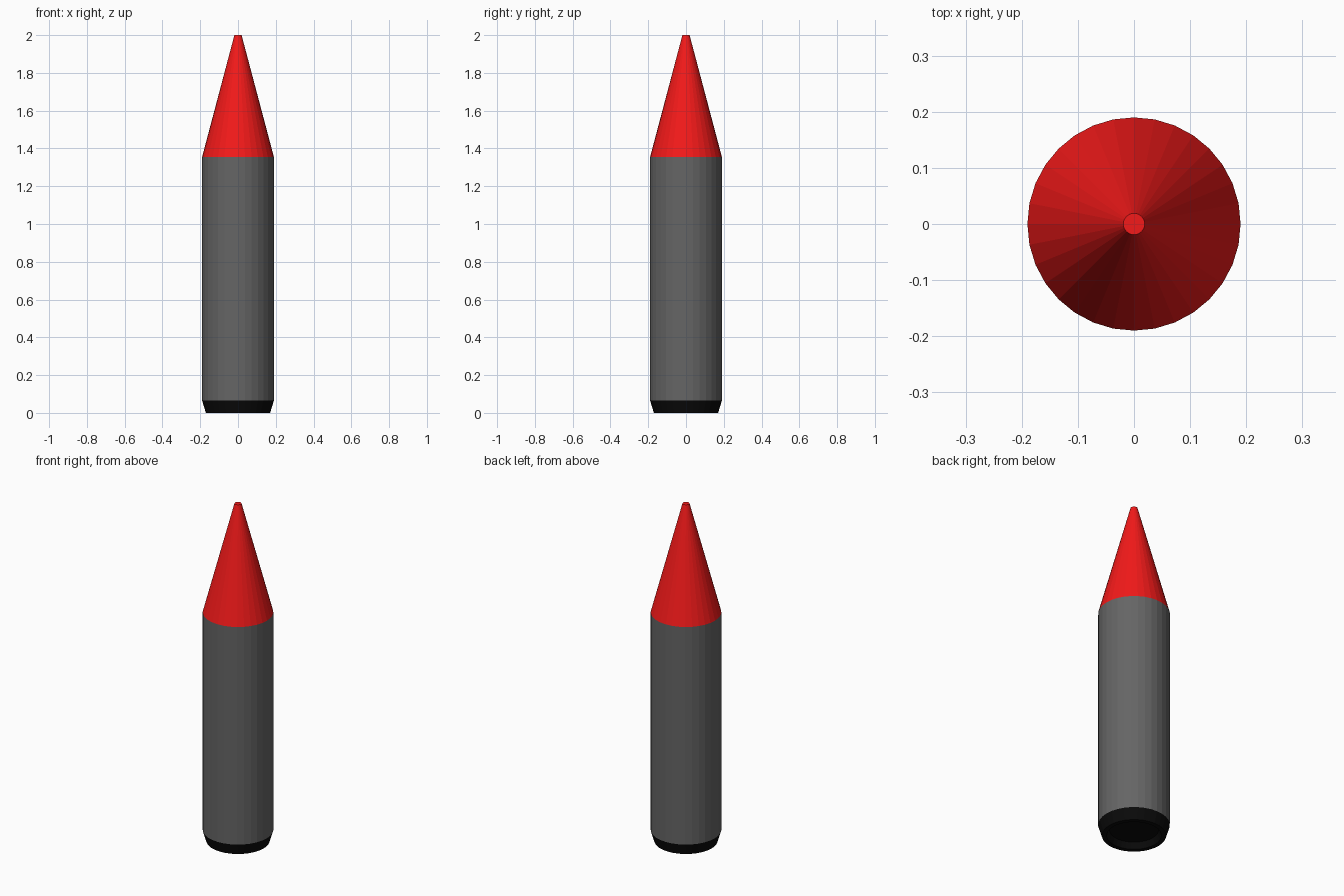
import bpy, bmesh, math

if "Cube" in bpy.data.objects:
    bpy.data.objects.remove(bpy.data.objects["Cube"])

SIDES = 32


def material(name, rgb):
    m = bpy.data.materials.new(name)
    m.diffuse_color = (*rgb, 1)
    m.use_nodes = True
    m.node_tree.nodes["Principled BSDF"].inputs["Base Color"].default_value = m.diffuse_color
    return m


def lathe(name, profile, mat, cap_end=False):
    """Flat-faced turned part from (radius, height) points."""
    bm = bmesh.new()
    rings = []
    for r, z in profile:
        rings.append([bm.verts.new((r * math.cos(2 * math.pi * i / SIDES),
                                    r * math.sin(2 * math.pi * i / SIDES), z))
                      for i in range(SIDES)])
    for a, b in zip(rings, rings[1:]):
        for i in range(SIDES):
            j = (i + 1) % SIDES
            bm.faces.new((a[i], a[j], b[j], b[i]))
    if cap_end:
        bm.faces.new(rings[-1])
    me = bpy.data.meshes.new(name)
    bm.to_mesh(me)
    bm.free()
    me.materials.append(mat)
    ob = bpy.data.objects.new(name, me)
    bpy.context.collection.objects.link(ob)
    return ob


red = material("red", (0.9, 0.01, 0.01))
grey = material("dark_grey", (0.13, 0.13, 0.13))
black = material("black", (0.003, 0.003, 0.003))

# Pointed nose with a small flat tip
lathe("nose_cone", [(0.19, 1.355), (0.019, 2.0)], red, cap_end=True)

# Straight tube
lathe("body", [(0.19, 0.065), (0.19, 1.355)], grey)

# Tapered tail ring with a shallow recess underneath
tail = lathe("tail", [(0.19, 0.065), (0.17, 0.0), (0.145, 0.0), (0.13, 0.035)],
             black, cap_end=True)
tail.data.flip_normals()
